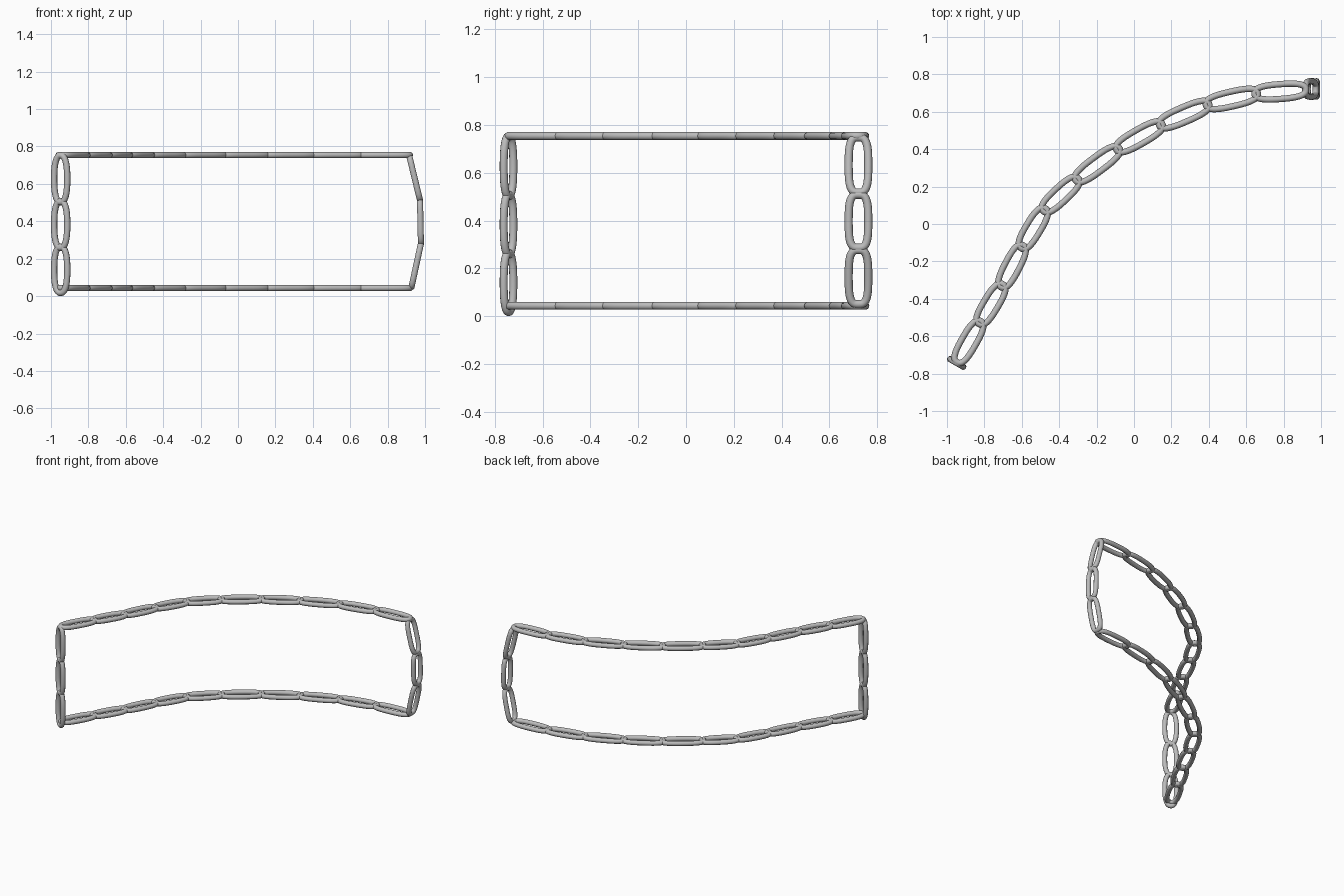
import bpy, bmesh, math
from mathutils import Vector

if "Cube" in bpy.data.objects:
    bpy.data.objects.remove(bpy.data.objects["Cube"], do_unlink=True)

# Single steel colour
steel = bpy.data.materials.new("steel grey")
steel.use_nodes = True
steel.diffuse_color = (0.5, 0.5, 0.5, 1)
steel.node_tree.nodes["Principled BSDF"].inputs["Base Color"].default_value = (0.5, 0.5, 0.5, 1)

TUBE = 0.017
AROUND, SIDES = 56, 10


def link(name, start, end, side, width, power, overlap):
    """Closed oval ring of round rod from start to end, lying in the plane of side."""
    start, end = Vector(start), Vector(end)
    axis = (end - start).normalized()
    side = Vector(side)
    side = (side - axis * side.dot(axis)).normalized()
    normal = axis.cross(side)
    centre = (start + end) / 2
    half = (end - start).length / 2 + overlap

    path = []
    for i in range(AROUND):
        a = math.tau * i / AROUND
        c, s = math.cos(a), math.sin(a)
        u = math.copysign(abs(c) ** (2 / power), c) * half
        v = math.copysign(abs(s) ** (2 / power), s) * width / 2
        path.append(centre + axis * u + side * v)

    bm = bmesh.new()
    rings = []
    for i, p in enumerate(path):
        tangent = (path[(i + 1) % AROUND] - path[i - 1]).normalized()
        out = tangent.cross(normal)
        ring = []
        for j in range(SIDES):
            b = math.tau * j / SIDES
            ring.append(bm.verts.new(p + (out * math.cos(b) + normal * math.sin(b)) * TUBE))
        rings.append(ring)
    for i in range(AROUND):
        r0, r1 = rings[i - 1], rings[i]
        for j in range(SIDES):
            bm.faces.new((r0[j - 1], r0[j], r1[j], r1[j - 1])).smooth = True
    bmesh.ops.recalc_face_normals(bm, faces=bm.faces)

    mesh = bpy.data.meshes.new(name)
    bm.to_mesh(mesh)
    bm.free()
    mesh.materials.append(steel)
    bpy.context.collection.objects.link(bpy.data.objects.new(name, mesh))


def chain(name, points, side, width, power, overlap):
    for i, (a, b) in enumerate(zip(points, points[1:])):
        s = side if side else Vector((a[1] - b[1], b[0] - a[0], 0))
        link(f"{name}_link_{i + 1}", a, b, s, width, power, overlap)


# Upper and lower curved chains share one plan
plan = [(-0.941, -0.731), (-0.824, -0.527), (-0.706, -0.33), (-0.598, -0.122),
        (-0.479, 0.076), (-0.305, 0.238), (-0.086, 0.401), (0.143, 0.531),
        (0.393, 0.639), (0.653, 0.698), (0.91, 0.718)]
TOP, BOTTOM = 0.754, 0.043
for name, z in (("upper_chain", TOP), ("lower_chain", BOTTOM)):
    chain(name, [(x, y, z) for x, y in plan], None, 0.079, 2.7, 0.009)

# Straight upright chain on the right end, set across the curve
chain("right_end_chain", [(-0.948, -0.743, z) for z in (0.749, 0.505, 0.261, 0.02)],
      (0.87, -0.5, 0), 0.081, 2.4, 0.003)

# Bowed upright chain on the left end
bow = [(0.915, 0.752), (0.973, 0.513), (0.978, 0.281), (0.927, 0.045)]
chain("left_end_chain", [(x, 0.722, z) for x, z in bow], (0, 1, 0), 0.082, 3.2, -0.005)
